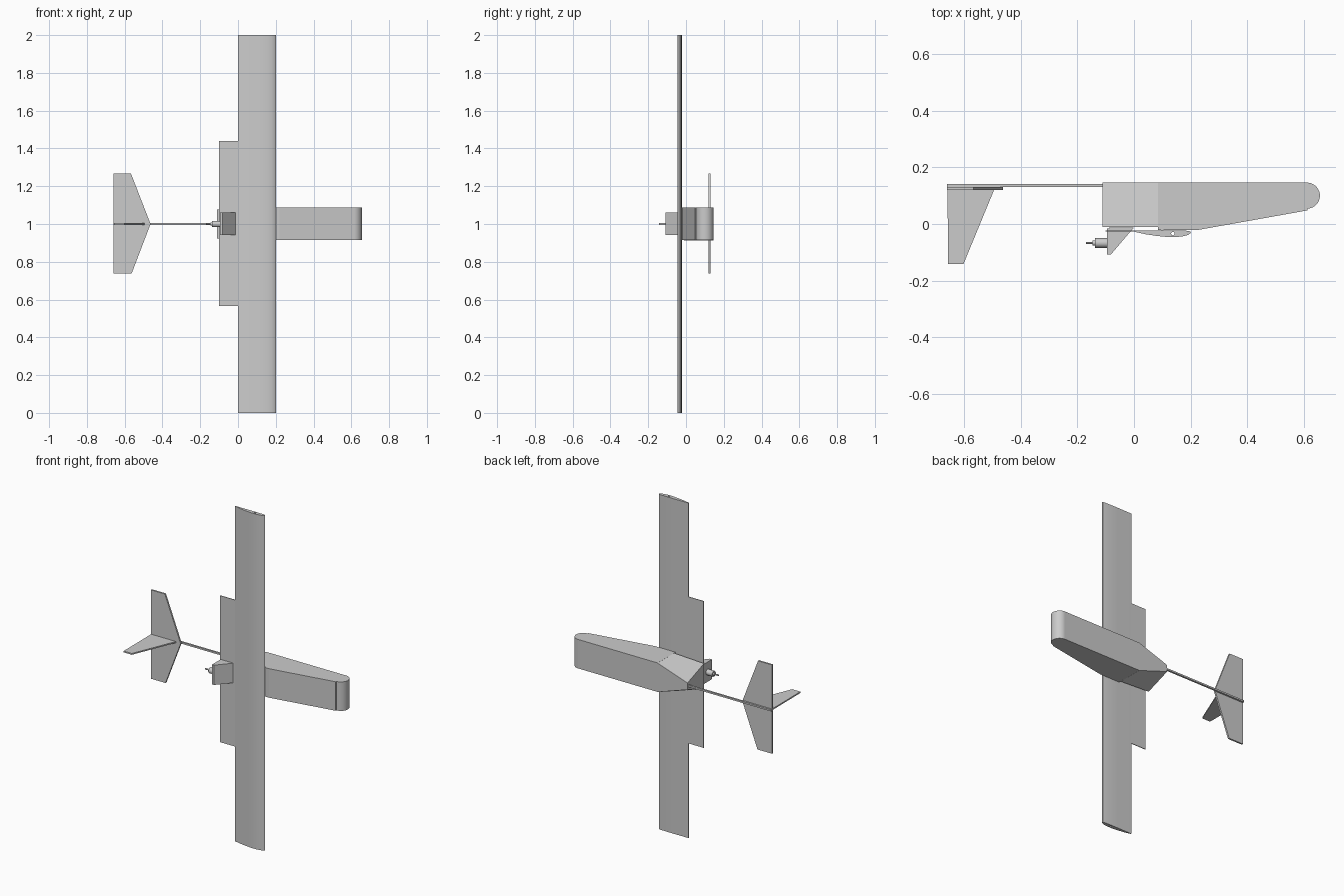
import bpy, bmesh, math
from mathutils import Matrix, Vector

if "Cube" in bpy.data.objects:
    bpy.data.objects.remove(bpy.data.objects["Cube"])


def finish(name, bm, smooth=False):
    bmesh.ops.recalc_face_normals(bm, faces=bm.faces)
    me = bpy.data.meshes.new(name)
    bm.to_mesh(me)
    bm.free()
    ob = bpy.data.objects.new(name, me)
    bpy.context.collection.objects.link(ob)
    if smooth:
        bpy.ops.object.select_all(action='DESELECT')
        ob.select_set(True)
        bpy.context.view_layer.objects.active = ob
        bpy.ops.object.shade_smooth_by_angle(angle=math.radians(30))
    return ob


def loft(name, ring_a, ring_b, smooth=False):
    """Closed solid between two matching outlines."""
    bm = bmesh.new()
    a = [bm.verts.new(p) for p in ring_a]
    b = [bm.verts.new(p) for p in ring_b]
    bm.faces.new(a)
    bm.faces.new(b)
    n = len(a)
    for i in range(n):
        j = (i + 1) % n
        bm.faces.new((a[i], a[j], b[j], b[i]))
    return finish(name, bm, smooth)


def side_prism(name, pts, z0, z1, smooth=False):
    """Side outline (x, y) extruded across the span."""
    return loft(name, [(x, y, z0) for x, y in pts], [(x, y, z1) for x, y in pts], smooth)


def plan_prism(name, pts, y0, y1):
    """Plan outline (x, z) extruded through the thickness."""
    return loft(name, [(x, y0, z) for x, z in pts], [(x, y1, z) for x, z in pts])


def rod(name, x0, x1, y, r, segs=24):
    """Cylinder along the length of the aircraft."""
    bm = bmesh.new()
    m = Matrix.Translation(((x0 + x1) / 2, y, 1)) @ Matrix.Rotation(math.pi / 2, 4, 'Y')
    bmesh.ops.create_cone(bm, cap_ends=True, segments=segs, radius1=r, radius2=r,
                          depth=abs(x1 - x0), matrix=m)
    return finish(name, bm, True)


# Wing with a through hole for the spar
airfoil = [(0, -0.027), (0.04, -0.036), (0.08, -0.042), (0.12, -0.046), (0.15, -0.046),
           (0.175, -0.043), (0.192, -0.038), (0.201, -0.031), (0.198, -0.026),
           (0.18, -0.023), (0.1, -0.022), (0, -0.023)]
wing = side_prism("wing", airfoil, 0, 2, True)
bm = bmesh.new()
bmesh.ops.create_cone(bm, cap_ends=True, segments=20, radius1=0.006, radius2=0.006,
                      depth=2.2, matrix=Matrix.Translation((0.137, -0.034, 1)))
cutter = finish("spar_hole_cutter", bm)
cutter.hide_render = True
cutter.display_type = 'WIRE'
mod = wing.modifiers.new("spar_hole", 'BOOLEAN')
mod.object = cutter
mod.operation = 'DIFFERENCE'
mod.solver = 'EXACT'

# Trailing panel behind the wing
side_prism("trailing_panel", [(-0.1, -0.027), (0, -0.027), (0, -0.023), (-0.1, -0.023)], 0.565, 1.44)

# Fuselage, main block
side_prism("fuselage", [(0.085, -0.022), (0.22, -0.022), (0.612, 0.048),
                        (0.612, 0.146), (0.085, 0.146)], 0.914, 1.087)


# Fuselage, rear block narrowing towards the boom
def section(x, y0, half0, y1, half1):
    return [(x, y0, 1 - half0), (x, y0, 1 + half0), (x, y1, 1 + half1), (x, y1, 1 - half1)]


loft("fuselage_rear", section(0.085, -0.01, 0.0865, 0.146, 0.0865),
     section(-0.112, -0.01, 0.077, 0.146, 0.02))

# Rounded nose
arc = [(0.61 + 0.046 * math.cos(t), 0.1 + 0.046 * math.sin(t))
       for t in (math.pi * (i / 20 - 0.5) for i in range(21))]
side_prism("nose", arc, 0.914, 1.087, True)

# Tail boom
side_prism("tail_boom", [(-0.66, 0.13), (-0.1, 0.13), (-0.1, 0.141), (-0.66, 0.141)], 0.995, 1.005)

# Tail surfaces
plan_prism("tailplane", [(-0.66, 0.738), (-0.563, 0.738), (-0.463, 1.0),
                         (-0.567, 1.268), (-0.66, 1.268)], 0.12, 0.13)
side_prism("fin", [(-0.658, 0.122), (-0.493, 0.122), (-0.602, -0.142), (-0.656, -0.142)], 0.996, 1.004)

# Motor mount: wedge with an upright back plate
side_prism("motor_mount", [(0, -0.012), (-0.088, -0.012), (-0.088, -0.108), (-0.082, -0.108)], 0.942, 1.06)
side_prism("motor_plate", [(-0.096, -0.108), (-0.088, -0.108), (-0.088, -0.015), (-0.096, -0.015)], 0.942, 1.06)

# Motor
rod("motor_body", -0.137, -0.096, -0.067, 0.017)
rod("motor_collar", -0.146, -0.137, -0.067, 0.009)
rod("motor_shaft", -0.17, -0.146, -0.067, 0.004, 12)
